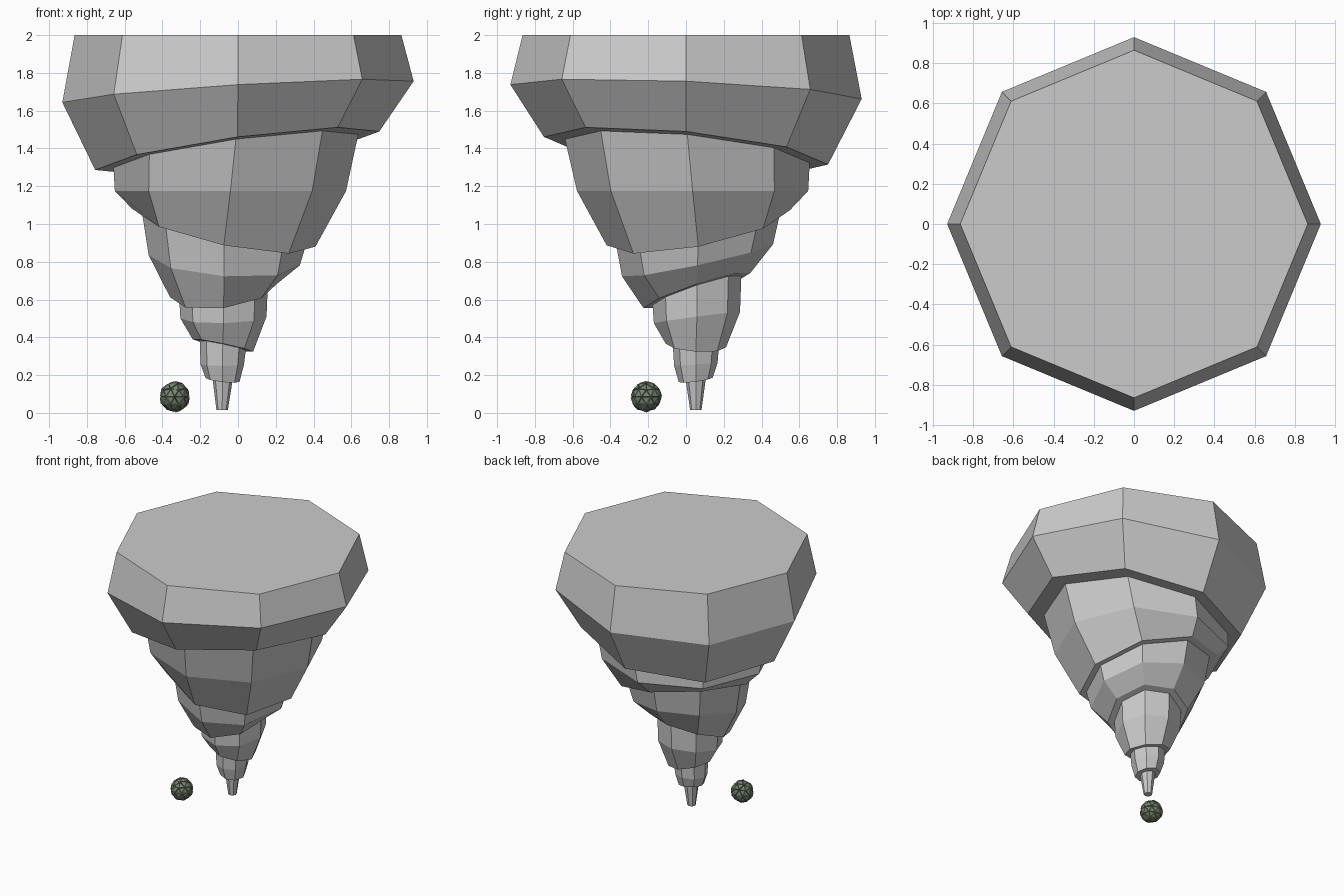
import bpy, bmesh, random
from math import cos, sin, pi

if "Cube" in bpy.data.objects:
    bpy.data.objects.remove(bpy.data.objects["Cube"])

random.seed(4)
SIDES = 8

# Tiers of the funnel: (top radius, middle ring, bottom ring)
# ring = centre x, centre y, radius, centre z, z rise at +x edge, z rise at +y edge
TIERS = [
    (0.865, (0, 0, 0.93, 1.70, 0.056, -0.038), (-0.004, 0, 0.752, 1.388, 0.102, -0.073)),
    (0.648, (-0.04, 0.035, 0.612, 1.175, 0, 0), (-0.075, 0.065, 0.485, 0.98, -0.1, 0.093)),
    (0.435, (-0.073, 0.061, 0.40, 0.808, -0.027, 0.085), (-0.077, 0.058, 0.283, 0.648, 0.035, 0.093)),
    (0.235, (-0.077, 0.058, 0.228, 0.505, 0.005, 0.03), (-0.08, 0.052, 0.16, 0.357, -0.033, -0.01)),
    (0.122, (-0.083, 0.052, 0.115, 0.257, 0, 0.008), (-0.082, 0.052, 0.09, 0.175, -0.01, 0.012)),
    (0.053, None, (-0.084, 0.052, 0.03, 0.015, 0, 0)),
]


def add_ring(bm, cx, cy, r, z, rise_x, rise_y):
    return [bm.verts.new((cx + r * cos(a), cy + r * sin(a), z + rise_x * cos(a) + rise_y * sin(a)))
            for a in (2 * pi * i / SIDES for i in range(SIDES))]


def finish(bm, name):
    bmesh.ops.recalc_face_normals(bm, faces=bm.faces)
    mesh = bpy.data.meshes.new(name)
    bm.to_mesh(mesh)
    bm.free()
    obj = bpy.data.objects.new(name, mesh)
    bpy.context.collection.objects.link(obj)
    return obj


# Stepped, twisting funnel: each tier starts in the plane of the one above
bm = bmesh.new()
rings = []
above = (0, 0, 1, 2.0, 0, 0)
for top_r, middle, bottom in TIERS:
    ax, ay, ar, az, rx, ry = above
    k = top_r / ar
    cx, cy = ax, ay
    if middle and rings:
        cx, cy = ax * 0.8 + middle[0] * 0.2, ay * 0.8 + middle[1] * 0.2
    z = az + (cx - ax) / ar * rx + (cy - ay) / ar * ry
    rings.append(add_ring(bm, cx, cy, top_r, z, rx * k, ry * k))
    if middle:
        rings.append(add_ring(bm, *middle))
    rings.append(add_ring(bm, *bottom))
    above = bottom
for a, b in zip(rings, rings[1:]):
    for i in range(SIDES):
        j = (i + 1) % SIDES
        bm.faces.new((a[i], a[j], b[j], b[i]))
bm.faces.new(rings[0])
bm.faces.new(rings[-1])
finish(bm, "funnel")

# Small rough ball of debris with chunky raised facets
bm = bmesh.new()
bmesh.ops.create_icosphere(bm, subdivisions=2, radius=0.075)
bmesh.ops.inset_individual(bm, faces=bm.faces[:], thickness=0.002, depth=0)
bm.normal_update()
for f in [f for f in bm.faces if f.calc_area() > 0.0003]:
    push = f.normal * random.uniform(0.003, 0.010)
    for v in f.verts:
        v.co += push
ball = finish(bm, "debris_ball")
ball.location = (-0.335, -0.21, 0.085)
mat = bpy.data.materials.new("grey_green")
mat.diffuse_color = (0.19, 0.24, 0.17, 1)
mat.use_nodes = True
mat.node_tree.nodes["Principled BSDF"].inputs["Base Color"].default_value = mat.diffuse_color
ball.data.materials.append(mat)
